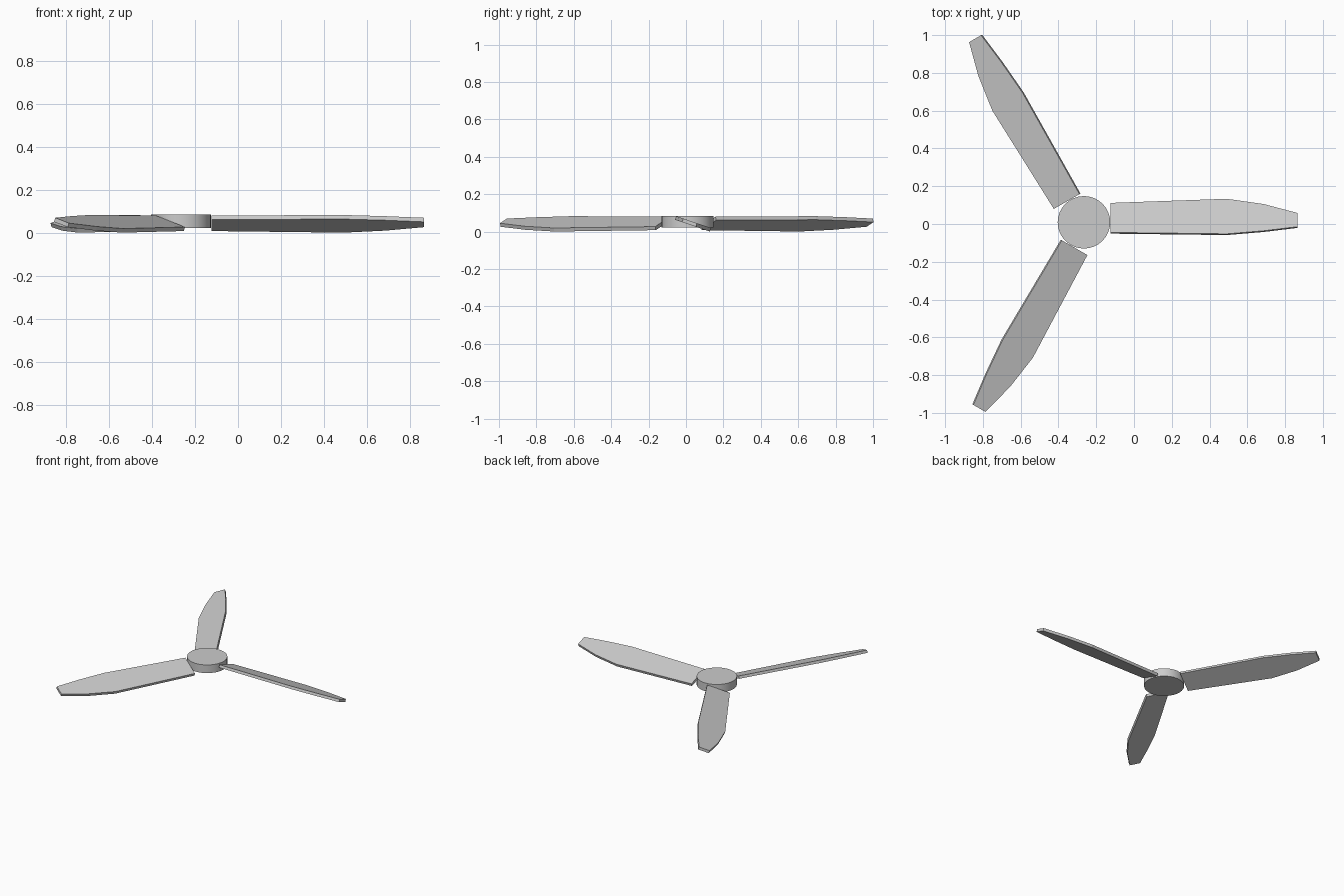
import bpy
import bmesh
import math
from mathutils import Matrix, Vector

if "Cube" in bpy.data.objects:
    bpy.data.objects.remove(bpy.data.objects["Cube"], do_unlink=True)

HUB = Vector((-0.265, 0.009, 0.0))
PITCH = math.radians(-18.8)
THICKNESS = 0.02

grey = bpy.data.materials.new("light_grey")
grey.use_nodes = True
colour = (0.6, 0.6, 0.6, 1)
grey.diffuse_color = colour
grey.node_tree.nodes["Principled BSDF"].inputs["Base Color"].default_value = colour


def add_object(name, bm):
    bmesh.ops.recalc_face_normals(bm, faces=bm.faces)
    mesh = bpy.data.meshes.new(name)
    bm.to_mesh(mesh)
    bm.free()
    mesh.materials.append(grey)
    obj = bpy.data.objects.new(name, mesh)
    bpy.context.collection.objects.link(obj)
    return obj


# Hub: a short round disc
bm = bmesh.new()
bmesh.ops.create_cone(bm, cap_ends=True, segments=32, radius1=0.139,
                      radius2=0.139, depth=0.062)
hub = add_object("hub", bm)
hub.location = HUB + Vector((0, 0, 0.054))
bpy.context.view_layer.objects.active = hub
hub.select_set(True)
bpy.ops.object.shade_smooth_by_angle(angle=math.radians(35))

# Blade outline: distance from hub centre, leading edge, trailing edge
stations = [(0.141, -0.06, 0.105), (0.755, -0.068, 0.128),
            (0.95, -0.051, 0.099), (1.13, -0.028, 0.049)]
outline = [(r, lead) for r, lead, trail in stations]
outline += [(r, trail) for r, lead, trail in reversed(stations)]

# Three flat pitched blades around the hub
for i, name in enumerate(("blade_left", "blade_back", "blade_front")):
    bm = bmesh.new()
    face = bm.faces.new([bm.verts.new((x, y, -THICKNESS / 2)) for x, y in outline])
    ext = bmesh.ops.extrude_face_region(bm, geom=[face])
    top = [g for g in ext["geom"] if isinstance(g, bmesh.types.BMVert)]
    bmesh.ops.translate(bm, verts=top, vec=(0, 0, THICKNESS))
    blade = add_object(name, bm)
    blade.matrix_world = (Matrix.Translation(HUB + Vector((0, 0, 0.0515)))
                          @ Matrix.Rotation(math.radians(120 * i), 4, "Z")
                          @ Matrix.Rotation(PITCH, 4, "X"))
